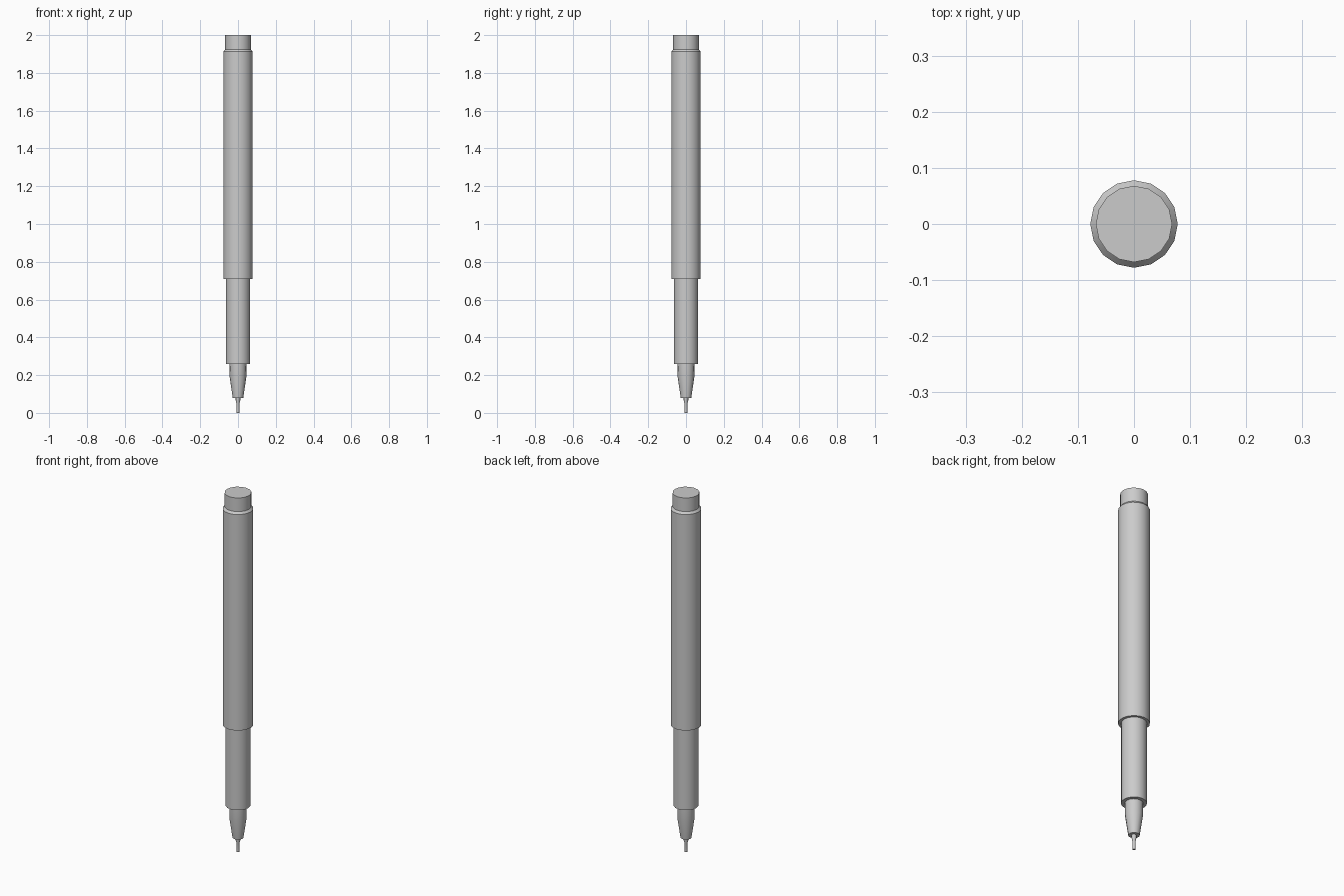
import bpy, bmesh, math

if "Cube" in bpy.data.objects:
    bpy.data.objects.remove(bpy.data.objects["Cube"])

grey = bpy.data.materials.new("light_grey")
grey.use_nodes = True
colour = (0.6, 0.6, 0.6, 1)
grey.diffuse_color = colour
grey.node_tree.nodes["Principled BSDF"].inputs["Base Color"].default_value = colour

SIDES = 16


def lathe(name, profile):
    """Closed turned part from (radius, height) pairs, bottom to top."""
    bm = bmesh.new()
    rings = []
    for r, z in profile:
        angles = [2 * math.pi * i / SIDES for i in range(SIDES)]
        rings.append([bm.verts.new((r * math.cos(a), r * math.sin(a), z)) for a in angles])
    for low, high in zip(rings, rings[1:]):
        for i in range(SIDES):
            j = (i + 1) % SIDES
            bm.faces.new((low[i], low[j], high[j], high[i]))
    bm.faces.new(rings[0][::-1])
    bm.faces.new(rings[-1])
    mesh = bpy.data.meshes.new(name)
    bm.to_mesh(mesh)
    bm.free()
    mesh.materials.append(grey)
    obj = bpy.data.objects.new(name, mesh)
    bpy.context.collection.objects.link(obj)
    bpy.ops.object.select_all(action='DESELECT')
    obj.select_set(True)
    bpy.context.view_layer.objects.active = obj
    bpy.ops.object.shade_smooth_by_angle(angle=math.radians(30))
    return obj


# Writing end: thin needle, tapered cone and grip
lathe("needle", [(0.007, 0), (0.008, 0.05), (0.012, 0.065), (0.012, 0.08)])
lathe("tip_cone", [(0.028, 0.08), (0.044, 0.19), (0.045, 0.26)])
lathe("grip", [(0.064, 0.26), (0.064, 0.71)])

# Barrel with a bevelled upper rim, and the end plug
lathe("barrel", [(0.078, 0.71), (0.078, 1.912), (0.068, 1.924)])
lathe("end_plug", [(0.068, 1.924), (0.068, 2.0)])
